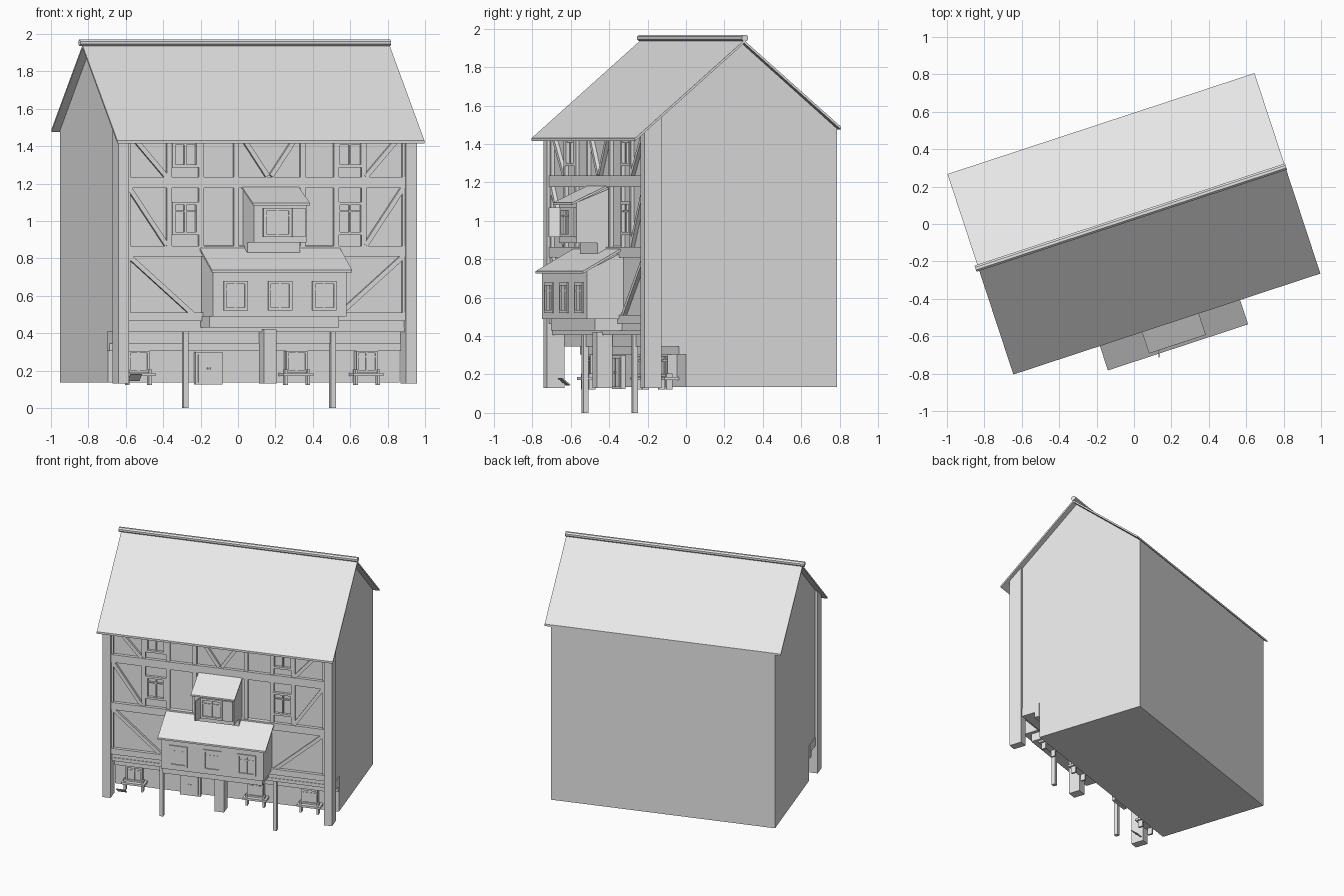
import bpy, bmesh, math
from mathutils import Vector, Matrix

if "Cube" in bpy.data.objects:
    bpy.data.objects.remove(bpy.data.objects["Cube"])

mat = bpy.data.materials.new("plain grey")
mat.use_nodes = True
grey = (0.8, 0.8, 0.8, 1)
mat.diffuse_color = grey
mat.node_tree.nodes["Principled BSDF"].inputs["Base Color"].default_value = grey

# The house is built along its own axes, then turned about z
TURN = Matrix.Rotation(math.radians(18.2), 4, 'Z')
WALL, GROUND = -0.47, -0.27      # upper and ground floor front planes
RAIL, POST = -0.495, -0.505      # front planes of timbers and posts


class Part:
    """Collects solids and makes one object of them."""
    def __init__(self, name):
        self.name, self.bm = name, bmesh.new()

    def prism(self, points, along):
        low = [self.bm.verts.new(p) for p in points]
        high = [self.bm.verts.new(Vector(p) + Vector(along)) for p in points]
        self.bm.faces.new(low)
        self.bm.faces.new(high[::-1])
        for i in range(len(low)):
            j = (i + 1) % len(low)
            self.bm.faces.new((low[j], low[i], high[i], high[j]))

    def side(self, u0, u1, profile):
        """Extrude a side profile along the house."""
        self.prism([(u0, v, z) for v, z in profile], (u1 - u0, 0, 0))

    def box(self, u0, u1, v0, v1, z0, z1):
        self.side(u0, u1, [(v0, z0), (v1, z0), (v1, z1), (v0, z1)])

    def bar(self, a, b, width=0.025, front=-0.49, back=WALL):
        """Straight timber on the front between two points."""
        a, b = Vector(a), Vector(b)
        d = (b - a).normalized() * width / 2
        n = Vector((-d.y, d.x))
        self.prism([(p.x, front, p.y) for p in (a + n, a - n, b - n, b + n)],
                   (0, back - front + 0.005, 0))

    def window(self, u, z0, z1, width, wall, rim=0.016, depth=0.015):
        """Framed window with a mullion and a transom."""
        l, r, f = u - width / 2, u + width / 2, wall - depth
        for x0, x1 in ((l, l + rim), (r - rim, r)):
            self.box(x0, x1, f, wall, z0, z1)
        for y0, y1 in ((z0, z0 + rim), (z1 - rim, z1)):
            self.box(l, r, f, wall, y0, y1)
        self.box(u - 0.005, u + 0.005, f + 0.006, wall, z0, z1)
        top = z0 + (z1 - z0) * 0.72
        self.box(l, r, f + 0.006, wall, top - 0.004, top + 0.004)

    def done(self):
        bmesh.ops.recalc_face_normals(self.bm, faces=self.bm.faces)
        self.bm.transform(TURN)
        mesh = bpy.data.meshes.new(self.name)
        self.bm.to_mesh(mesh)
        self.bm.free()
        mesh.materials.append(mat)
        bpy.context.collection.objects.link(bpy.data.objects.new(self.name, mesh))


# Main body with jettied upper floors and gables
body = Part("house_body")
body.side(-0.82, 0.82, [(WALL, 0.41), (GROUND, 0.41), (GROUND, 0.135), (0.557, 0.135),
                        (0.557, 1.48), (0.035, 1.925), (WALL, 1.495)])
body.done()

# Roof slabs and ridge cap
roof = Part("main_roof")
roof.side(-0.864, 0.864, [(-0.563, 1.43), (0.035, 1.94), (0.565, 1.49),
                          (0.565, 1.475), (0.035, 1.925), (-0.563, 1.415)])
roof.done()
ridge = Part("ridge_cap")
ridge.side(-0.88, 0.868, [(0.038 + 0.019 * math.cos(i * math.pi / 4 + math.pi / 8),
                           1.952 + 0.018 * math.sin(i * math.pi / 4 + math.pi / 8))
                          for i in range(8)])
ridge.done()

# Corner posts and middle post
posts = Part("main_posts")
for s in (-1, 1):
    posts.side(s * 0.84, s * 0.78, [(POST, 0.13), (-0.41, 0.13), (-0.41, 1.54), (POST, 1.46)])
posts.box(-0.02, 0.05, POST, -0.42, 0.13, 0.42)
posts.done()

# Floor beams of the ground storey
beams = Part("ground_floor_beams")
beams.box(-0.825, 0.825, -0.41, GROUND, 0.345, 0.41)
beams.box(-0.825, 0.825, -0.31, GROUND, 0.305, 0.345)
beams.box(-0.78, 0.78, -0.475, -0.45, 0.405, 0.43)
beams.done()

# Rails, studs and braces of the front
frame = Part("timber_frame")
for z0, z1 in ((0.465, 0.51), (0.81, 0.865), (1.175, 1.235)):
    frame.box(-0.78, 0.78, RAIL, WALL, z0, z1)
for u in (-0.545, -0.365, -0.17, 0.205, 0.395, 0.55):
    frame.box(u - 0.014, u + 0.014, -0.488, WALL, 0.865, 1.48)
for s in (-1, 1):
    frame.box(s * 0.765, s * 0.78, -0.488, WALL, 0.465, 1.45)
    frame.bar((s * 0.77, 0.81), (s * 0.40, 0.49))
    frame.bar((s * 0.77, 1.175), (s * 0.56, 0.87))
    frame.bar((s * 0.76, 1.46), (s * 0.56, 1.235))
    frame.bar((0.018 + s * 0.16, 1.46), (0.018 + s * 0.01, 1.24))
frame.done()

# Windows of the two upper storeys
wins = Part("upper_windows")
for u in (-0.455, 0.472):
    for z in (0.925, 1.285):
        wins.window(u, z, z + 0.175, 0.15, WALL, depth=0.02)
wins.done()

# Wide bay with lean-to roof, base beam and stilts
bay = Part("bay_room")
bay.side(-0.36, 0.39, [(-0.67, 0.49), (WALL, 0.49), (WALL, 0.84), (-0.67, 0.74)])
bay.box(-0.365, 0.365, -0.62, WALL, 0.43, 0.49)
bay.done()
bay_roof = Part("bay_roof")
bay_roof.side(-0.377, 0.412, [(-0.70, 0.725), (WALL, 0.855), (WALL, 0.868), (-0.70, 0.738)])
bay_roof.done()
bay_windows = Part("bay_windows")
for u in (-0.235, 0.015, 0.265):
    bay_windows.window(u, 0.52, 0.68, 0.135, -0.67, depth=0.008)
bay_windows.done()
stilts = Part("bay_stilts")
for u in (-0.433, 0.397):
    stilts.box(u - 0.014, u + 0.014, -0.425, -0.397, 0, 0.41)
stilts.done()

# Small dormer bay with roof, base, window and shutters
dormer = Part("small_bay")
dormer.side(-0.125, 0.17, [(-0.655, 0.885), (WALL, 0.885), (WALL, 1.17), (-0.655, 1.095)])
dormer.box(-0.125, 0.17, -0.54, WALL, 0.83, 0.885)
dormer.done()
dormer_roof = Part("small_bay_roof")
dormer_roof.side(-0.14, 0.18, [(-0.683, 1.083), (WALL, 1.182), (WALL, 1.194), (-0.683, 1.095)])
dormer_roof.done()
dormer_window = Part("small_bay_window")
dormer_window.window(0.005, 0.915, 1.07, 0.16, -0.655, depth=0.012)
dormer_window.done()
shutters = Part("shutters")
shutters.prism([(-0.075, -0.655, 0.915), (-0.068, -0.655, 0.915),
                (-0.092, -0.72, 0.915), (-0.099, -0.72, 0.915)], (0, 0, 0.155))
shutters.box(0.088, 0.16, -0.667, -0.655, 0.915, 1.07)
shutters.done()

# Ground floor door
door = Part("front_door")
door.box(-0.337, -0.185, -0.295, GROUND, 0.125, 0.30)
door.box(-0.322, -0.264, -0.301, -0.295, 0.135, 0.287)
door.box(-0.258, -0.20, -0.301, -0.295, 0.135, 0.287)
for u in (-0.27, -0.252):
    door.box(u - 0.004, u + 0.004, -0.308, -0.295, 0.205, 0.215)
door.done()

# Ground floor windows with sills and legs
shop = Part("ground_windows")
for u in (-0.665, 0.225, 0.62):
    shop.box(u - 0.055, u + 0.055, -0.315, GROUND, 0.185, 0.305)
    shop.window(u, 0.19, 0.305, 0.12, -0.315, rim=0.012, depth=0.01)
    shop.box(u - 0.085, u + 0.085, -0.35, GROUND, 0.172, 0.187)
    for s in (-1, 1):
        shop.box(u + s * 0.055, u + s * 0.07, -0.335, -0.30, 0.122, 0.205)
shop.done()

# Loose tilted board by the corner post
board = Part("tilted_board")
board.side(-0.755, -0.69, [(-0.455, 0.18), (-0.449, 0.182), (-0.405, 0.147), (-0.411, 0.143)])
board.done()
